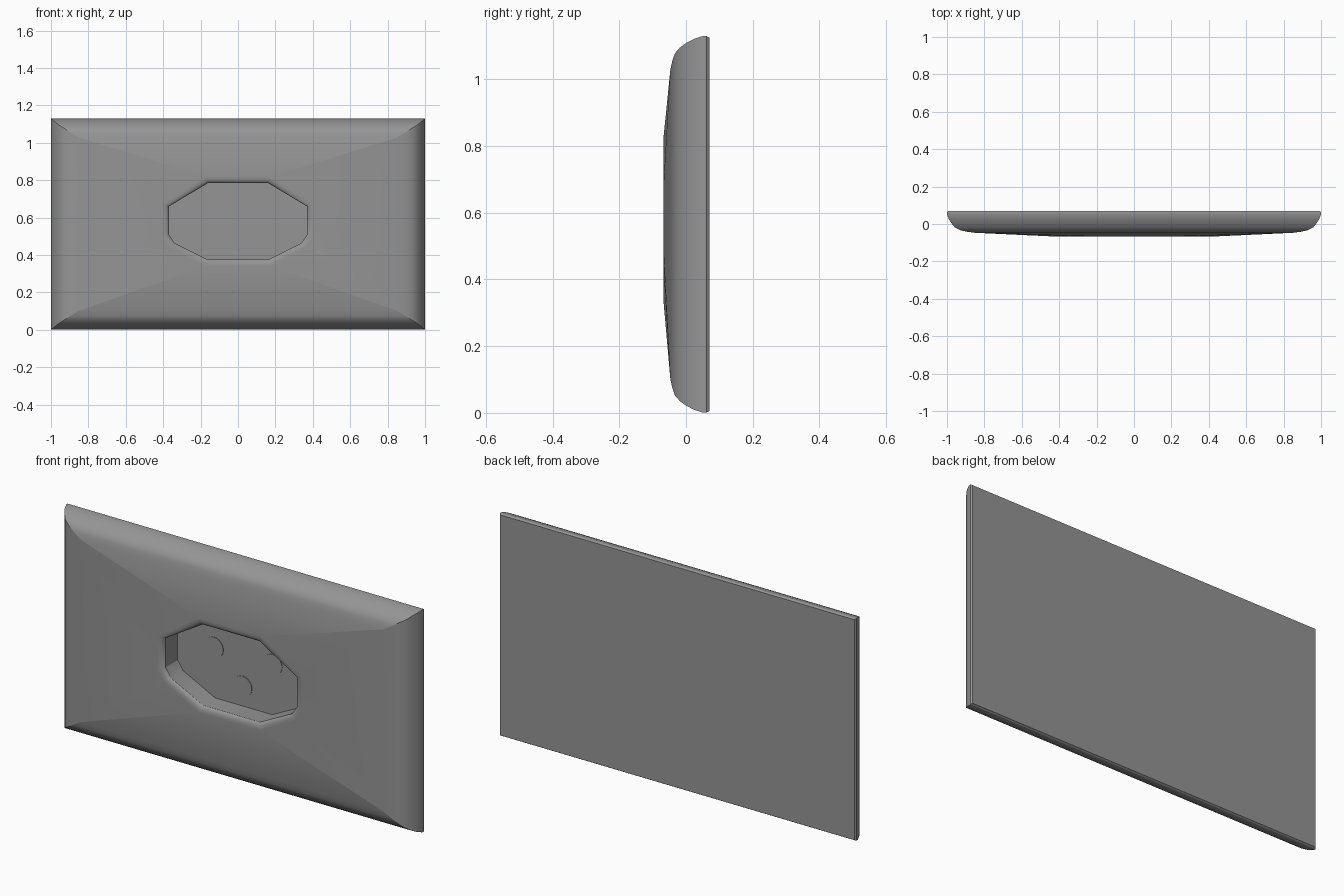
import bpy, bmesh, math

cube = bpy.data.objects.get("Cube")
if cube:
    bpy.data.objects.remove(cube, do_unlink=True)

grey = bpy.data.materials.new("grey plastic")
grey.use_nodes = True
colour = (0.3, 0.3, 0.3, 1)
grey.diffuse_color = colour
grey.node_tree.nodes["Principled BSDF"].inputs["Base Color"].default_value = colour

MID, RIM_MID, FLOOR = 0.565, 0.58, 0.045


def finish(bm, name, creases=()):
    """Smooth the surface, keeping steep edges and chosen creases sharp."""
    bmesh.ops.recalc_face_normals(bm, faces=bm.faces)
    for f in bm.faces:
        f.smooth = True
    for e in bm.edges:
        e.smooth = e.calc_face_angle(math.pi) < math.radians(32) and e not in creases
    mesh = bpy.data.meshes.new(name)
    bm.to_mesh(mesh)
    bm.free()
    mesh.materials.append(grey)
    obj = bpy.data.objects.new(name, mesh)
    bpy.context.collection.objects.link(obj)
    return obj


def bridge(bm, a, b):
    """Join two rings that have the same number of points."""
    for i in range(len(a)):
        j = (i + 1) % len(a)
        bm.faces.new((a[i], a[j], b[j], b[i]))


# Wall plate: rounded rectangular sides as (y, half width, half height)
profile = [(0.07, 0.994, 0.559), (0.062, 1, 0.564), (0.05, 0.999, 0.564),
           (0.025, 0.99, 0.556), (0, 0.973, 0.543), (-0.018, 0.958, 0.53),
           (-0.033, 0.93, 0.513), (-0.041, 0.895, 0.49), (-0.047, 0.85, 0.463)]
corners = [(1, 1), (-1, 1), (-1, -1), (1, -1)]

bm = bmesh.new()
rects = [[bm.verts.new((sx * w, y, MID + sz * h)) for sx, sz in corners]
         for y, w, h in profile]
bm.faces.new(rects[0])
for a, b in zip(rects, rects[1:]):
    bridge(bm, a, b)

# Eight-sided socket opening, with its lower side corners eased
upper = [(0.37, 0.66), (0.16, 0.785)]
lower = [(0.16, 0.375), (0.34, 0.465), (0.37, 0.51)]
flip = lambda pts: [(-x, z) for x, z in reversed(pts)]
outline = upper + flip(upper) + flip(lower) + lower


def rim(y, grow):
    return [bm.verts.new((x * (1 + grow / 0.37), y,
                          RIM_MID + (z - RIM_MID) * (1 + grow / 0.205)))
            for x, z in outline]


rims = [rim(y, g) for y, g in [(-0.068, 0.034), (-0.066, 0.016), (-0.06, 0.005),
                               (-0.052, 0), (FLOOR, 0)]]
for a, b in zip(rims, rims[1:]):
    bridge(bm, a, b)
bm.faces.new(rims[-1])

# Sloping front facets between the rectangular edge and the opening
groups = [(0, 1), (2, 3), (4, 5, 6), (7, 8, 9)]
outer, inner = rects[-1], rims[0]
for k, group in enumerate(groups):
    for i, j in zip(group, group[1:]):
        bm.faces.new((outer[k], inner[i], inner[j]))
    n = (k + 1) % 4
    bm.faces.new((outer[k], inner[group[-1]], inner[groups[n][0]], outer[n]))

# Mitred corners, carried across the front to the top and bottom of the opening
creases = {bm.edges.get((a[k], b[k])) for a, b in zip(rects, rects[1:]) for k in range(4)}
creases |= {bm.edges.get((outer[k], inner[i])) for k, i in enumerate((1, 2, 6, 7))}
finish(bm, "wall_plate", creases)

# Three round contact discs on the socket floor
for name, x, z in [("left_contact", 0.165, 0.63), ("right_contact", -0.165, 0.63),
                   ("lower_contact", -0.005, 0.475)]:
    bm = bmesh.new()
    bmesh.ops.create_cone(bm, cap_ends=True, segments=32, radius1=0.052,
                          radius2=0.052, depth=0.006)
    disc = finish(bm, name)
    disc.rotation_euler.x = math.pi / 2
    disc.location = (x, FLOOR, z)
